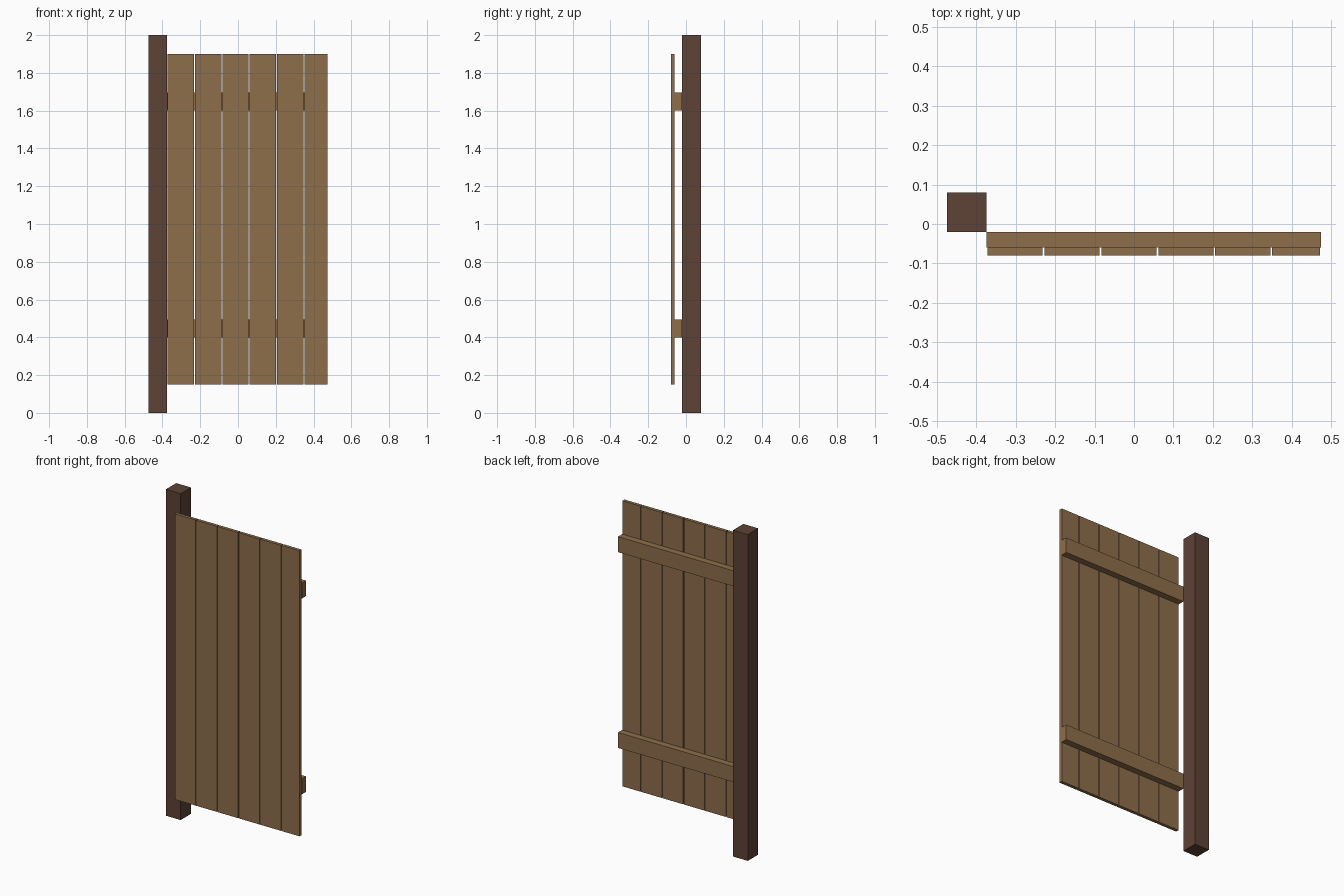
import bpy

if "Cube" in bpy.data.objects:
    bpy.data.objects.remove(bpy.data.objects["Cube"])


def linear(c):
    c /= 255
    return c / 12.92 if c <= 0.04045 else ((c + 0.055) / 1.055) ** 2.4


def material(name, rgb):
    mat = bpy.data.materials.new(name)
    mat.diffuse_color = (*[linear(c) for c in rgb], 1)
    mat.use_nodes = True
    mat.node_tree.nodes["Principled BSDF"].inputs["Base Color"].default_value = mat.diffuse_color
    return mat


def box(name, x, y, z, mat):
    """Box spanning the given (low, high) ranges."""
    spans = (x, y, z)
    bpy.ops.mesh.primitive_cube_add(size=1, location=[(a + b) / 2 for a, b in spans])
    obj = bpy.context.object
    obj.name = name
    obj.scale = [b - a for a, b in spans]
    bpy.ops.object.transform_apply(location=False, rotation=False, scale=True)
    obj.data.materials.append(mat)
    return obj


dark_wood = material("dark brown wood", (94, 66, 54))
light_wood = material("light brown wood", (142, 110, 75))

# Square hinge post
box("post", (-0.475, -0.375), (-0.02, 0.08), (0, 2), dark_wood)

# Two horizontal rails behind the planks
for label, z in (("lower", 0.4), ("upper", 1.6)):
    box(label + "_rail", (-0.375, 0.475), (-0.06, -0.02), (z, z + 0.095), light_wood)

# Vertical planks with narrow gaps, the last one trimmed to fit
for i in range(6):
    x = -0.3725 + i * 0.1447
    box(f"plank_{i + 1}", (x, min(x + 0.14, 0.473)), (-0.08, -0.06), (0.15, 1.9), light_wood)
